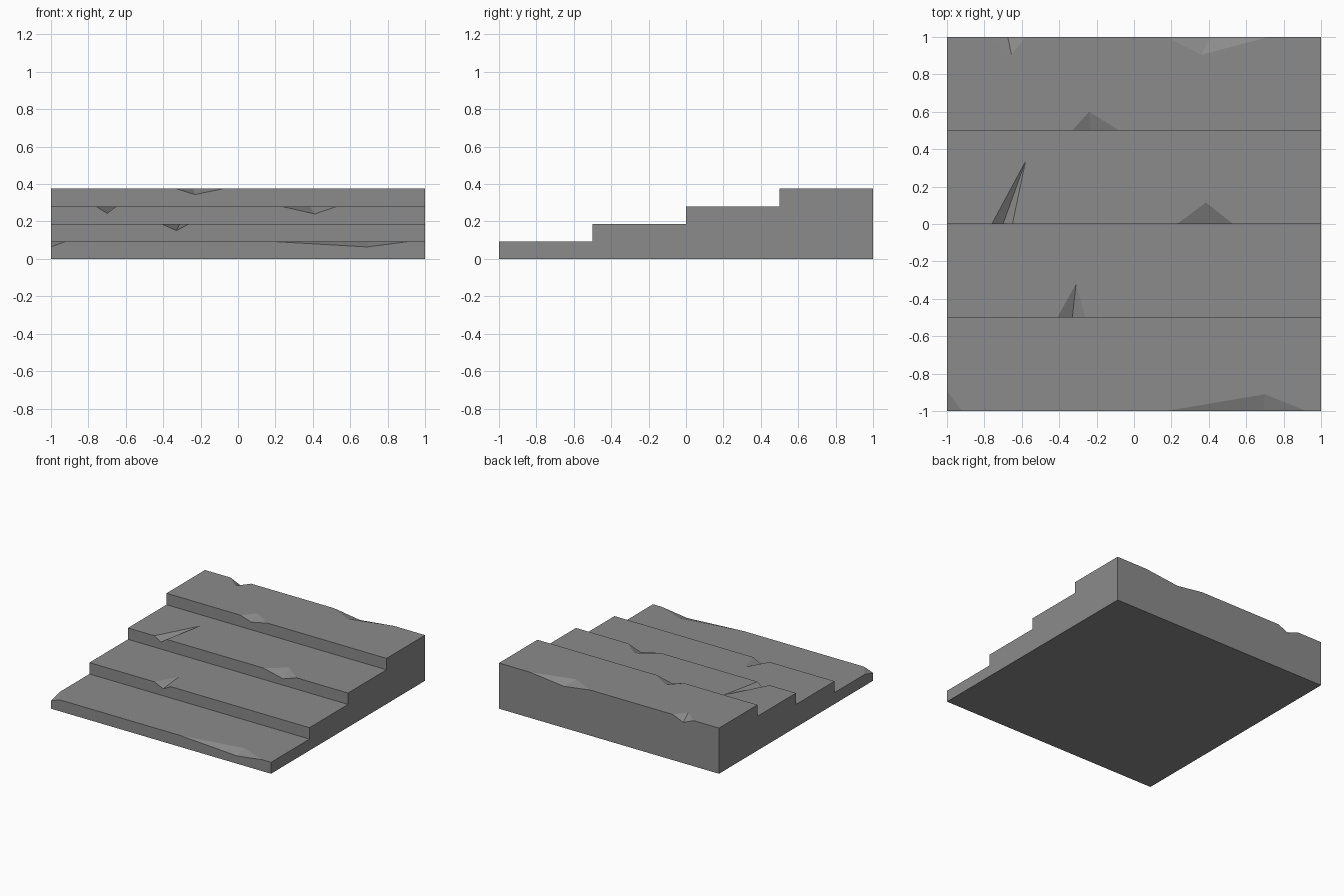
import bpy
import bmesh

cube = bpy.data.objects.get("Cube")
if cube:
    bpy.data.objects.remove(cube, do_unlink=True)

STEPS = 4
RISE = 0.09375
DEPTH = 0.5

stone = bpy.data.materials.new("grey_stone")
stone.use_nodes = True
colour = (0.26, 0.26, 0.26, 1)
stone.diffuse_color = colour
stone.node_tree.nodes["Principled BSDF"].inputs["Base Color"].default_value = colour

# Chips per step edge: left x, right x, tip on the tread (x, inset), low point (x, drop)
front_chips = [
    [(-1, -0.92, -1, 0.11, -1, 0.029), (0.17, 0.92, 0.70, 0.09, 0.69, 0.03)],
    [(-0.41, -0.26, -0.31, 0.18, -0.33, 0.036)],
    [(-0.76, -0.65, -0.58, 0.335, -0.70, 0.038), (0.23, 0.53, 0.385, 0.115, 0.41, 0.041)],
    [(-0.33, -0.08, -0.24, 0.10, -0.23, 0.031)],
]
back_chips = [(-0.77, -0.58, -0.655, 0.095, -0.675, 0.04),
              (0.17, 0.72, 0.36, 0.095, 0.41, 0.034)]

bm = bmesh.new()
verts = {}


def face(points):
    """Add a polygon, sharing corners and skipping repeated points."""
    keys = list(dict.fromkeys(tuple(round(c, 4) for c in p) for p in points))
    if len(keys) > 2:
        for k in keys:
            if k not in verts:
                verts[k] = bm.verts.new(k)
        bm.faces.new([verts[k] for k in keys])


def chipped_edge(chips, y, z, inward):
    """Return the tread outline and wall outline of an edge, adding the chip facets."""
    tread, wall = [(-1, y, z)], [(-1, y, z)]
    for left, right, tip_x, inset, low_x, drop in chips:
        a, b = (left, y, z), (right, y, z)
        tip, low = (tip_x, y + inward * inset, z), (low_x, y, z - drop)
        if low_x == -1:  # broken corner: the sharp corner disappears
            tread, wall = [tip, b], [low, b]
            a = low
        else:
            tread += [a, tip, b]
            wall += [a, low, b]
        face([a, low, tip])
        face([low, b, tip])
    return tread + [(1, y, z)], wall + [(1, y, z)]


# Treads, risers and the outline of each side
left_side, right_side = [(-1, -1, 0)], [(1, -1, 0)]
for i, chips in enumerate(front_chips):
    y, z = -1 + i * DEPTH, (i + 1) * RISE
    tread, wall = chipped_edge(chips, y, z, 1)
    face([(1, y, z - RISE), (-1, y, z - RISE)] + wall)
    rear = [(-1, y + DEPTH, z), (1, y + DEPTH, z)]
    if i == STEPS - 1:
        rear, back_wall = chipped_edge(back_chips, 1, z, -1)
    face(tread + rear[::-1])
    left_side += [wall[0], tread[0], (-1, y + DEPTH, z)]
    right_side += [wall[-1], (1, y + DEPTH, z)]

# Back, sides and underside
face(back_wall + [(1, 1, 0), (-1, 1, 0)])
face(left_side + [(-1, 1, 0)])
face(right_side + [(1, 1, 0)])
face([(-1, -1, 0), (1, -1, 0), (1, 1, 0), (-1, 1, 0)])

bmesh.ops.recalc_face_normals(bm, faces=bm.faces[:])
mesh = bpy.data.meshes.new("stone_steps")
bm.to_mesh(mesh)
bm.free()
mesh.materials.append(stone)
bpy.context.collection.objects.link(bpy.data.objects.new("stone_steps", mesh))
